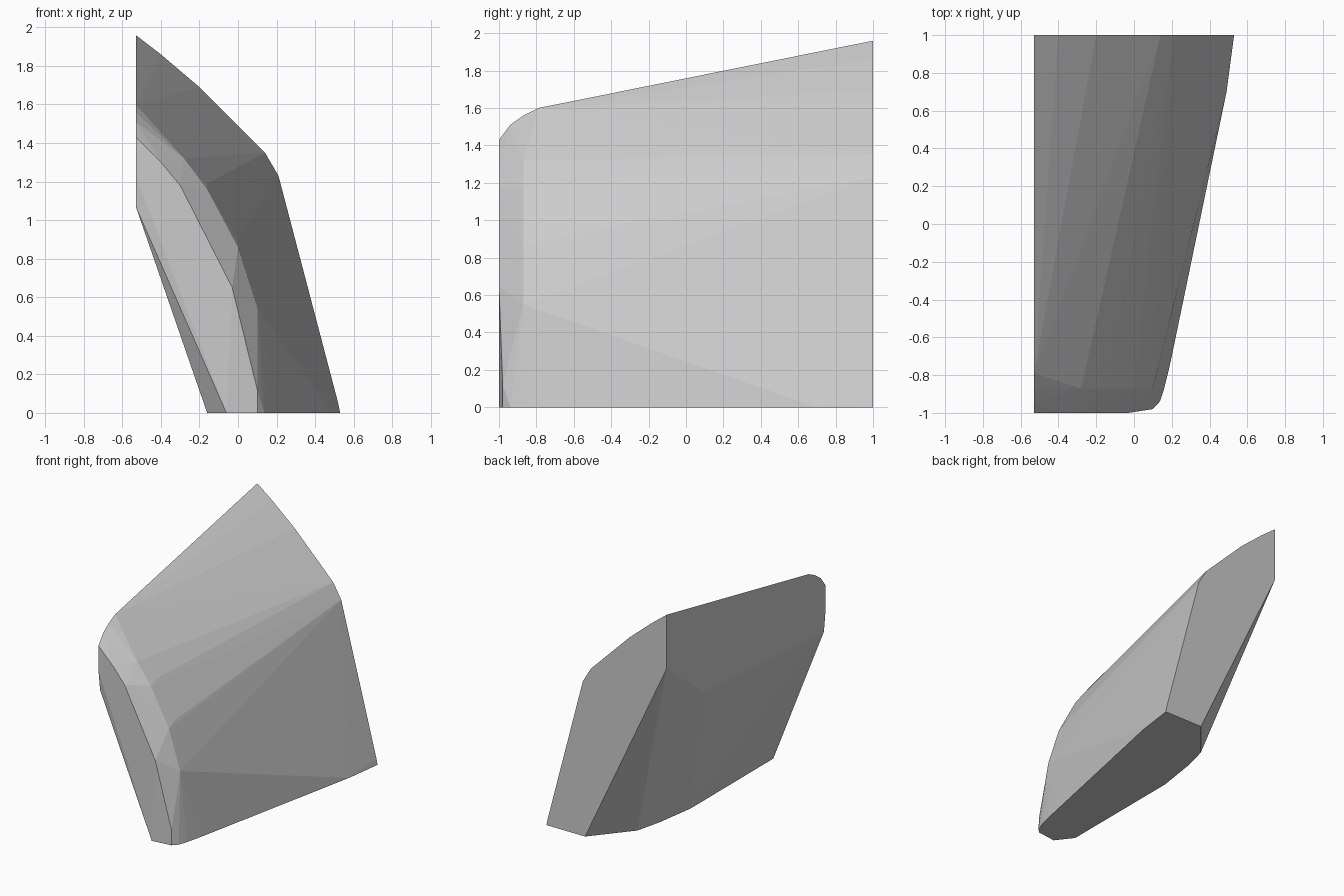
import bpy
import bmesh
import math

if "Cube" in bpy.data.objects:
    bpy.data.objects.remove(bpy.data.objects["Cube"])

# Cross-sections of the faceted wedge, from the back cut to the front: y -> [(x, z)]
sections = {
    1.0: [(-0.53, 1.96), (-0.40, 1.86), (-0.20, 1.69), (0.14, 1.35), (0.21, 1.23),
          (0.52, 0.05), (0.53, 0.0), (0.19, 0.0), (-0.53, 1.53)],
    -0.79: [(-0.53, 1.60), (-0.32, 1.37), (-0.16, 1.19), (0.0, 0.90), (0.126, 0.45), (0.18, 0.0)],
    -0.87: [(-0.53, 1.56), (-0.28, 1.32), (-0.16, 1.16), (0.0, 0.86), (0.10, 0.55),
            (0.12, 0.33), (0.16, 0.0), (-0.16, 0.0)],
    -0.94: [(-0.53, 1.51), (0.137, 0.0)],
    -0.98: [(-0.53, 1.07), (0.10, 0.0), (0.10, 0.12)],
    -1.0: [(-0.53, 1.43), (-0.40, 1.30), (-0.30, 1.18), (-0.03, 0.65), (-0.06, 0.0),
           (-0.53, 1.23)],
}
# Rounded lower rim between the base, the outer side and the flat left cut
rim = [(0.49, 0.70, 0.0), (0.20, -0.70, 0.0), (-0.06, 0.70, 0.0), (-0.11, 0.50, 0.0),
       (-0.16, 0.17, 0.0), (-0.53, 0.54, 1.17)]

points = [(x, y, z) for y, ring in sections.items() for x, z in ring] + rim

# Skin the sections into one closed convex block
bm = bmesh.new()
for p in points:
    bm.verts.new(p)
hull = bmesh.ops.convex_hull(bm, input=bm.verts[:])
loose = list({v for v in hull["geom_interior"] + hull["geom_unused"]
              if isinstance(v, bmesh.types.BMVert)})
bmesh.ops.delete(bm, geom=loose, context='VERTS')
bmesh.ops.dissolve_limit(bm, angle_limit=math.radians(0.5), verts=bm.verts[:], edges=bm.edges[:])
bmesh.ops.recalc_face_normals(bm, faces=bm.faces[:])

mesh = bpy.data.meshes.new("wedge_block")
bm.to_mesh(mesh)
bm.free()

# Plain grey surface
grey = bpy.data.materials.new("plain_grey")
grey.diffuse_color = (0.6, 0.6, 0.6, 1.0)
grey.use_nodes = True
grey.node_tree.nodes["Principled BSDF"].inputs["Base Color"].default_value = grey.diffuse_color
mesh.materials.append(grey)

block = bpy.data.objects.new("wedge_block", mesh)
bpy.context.collection.objects.link(block)
